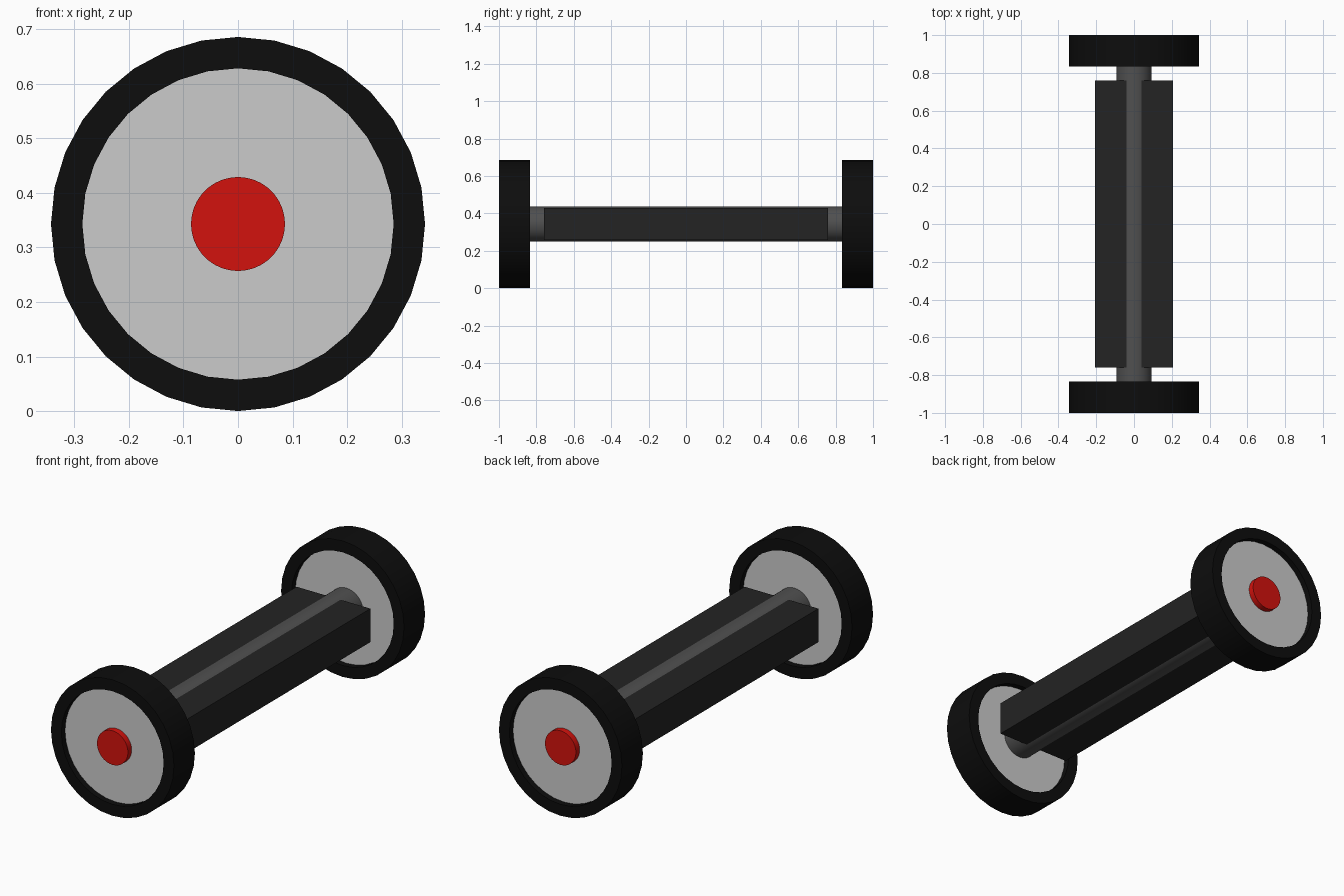
import bpy, bmesh
from math import sin, cos, tau, radians

if "Cube" in bpy.data.objects:
    bpy.data.objects.remove(bpy.data.objects["Cube"])

CZ = 0.343  # height of the wheel axis


def material(name, rgb):
    m = bpy.data.materials.new(name)
    m.diffuse_color = (*rgb, 1)
    m.use_nodes = True
    m.node_tree.nodes["Principled BSDF"].inputs["Base Color"].default_value = m.diffuse_color
    return m


rubber = material("rubber", (0.004, 0.004, 0.004))
dark = material("dark_body", (0.017, 0.017, 0.017))
steel = material("dark_steel", (0.08, 0.08, 0.08))
red = material("red", (0.65, 0.006, 0.004))


def finish(name, bm, mat=None):
    bmesh.ops.recalc_face_normals(bm, faces=bm.faces)
    me = bpy.data.meshes.new(name)
    bm.to_mesh(me)
    bm.free()
    ob = bpy.data.objects.new(name, me)
    bpy.context.collection.objects.link(ob)
    if mat:
        me.materials.append(mat)
    bpy.ops.object.select_all(action='DESELECT')
    ob.select_set(True)
    bpy.context.view_layer.objects.active = ob
    bpy.ops.object.shade_smooth_by_angle(angle=radians(30))
    return ob


def lathe(name, profile, sides, mat=None, closed=False):
    """Spin (radius, y) points round the wheel axis; cap the ends unless closed."""
    bm = bmesh.new()
    rings = [[bm.verts.new((r * sin(tau * i / sides), y, CZ + r * cos(tau * i / sides)))
              for i in range(sides)] for r, y in profile]
    pairs = list(zip(rings, rings[1:]))
    if closed:
        pairs.append((rings[-1], rings[0]))
    else:
        bm.faces.new(rings[0])
        bm.faces.new(rings[-1])
    for a, b in pairs:
        for i in range(sides):
            j = (i + 1) % sides
            bm.faces.new((a[i], a[j], b[j], b[i]))
    return finish(name, bm, mat)


# Wheels: tyre ring, recessed disc and flush hub cap at each end
for side, s in (("front", -1), ("back", 1)):
    lathe(f"{side}_tyre", [(0.343, s * 0.833), (0.343, s), (0.2855, s), (0.2855, s * 0.833)],
          32, rubber, closed=True)
    lathe(f"{side}_wheel_disc", [(0.2855, s * 0.863), (0.2855, s * 0.97)], 32)
    lathe(f"{side}_hub_cap", [(0.086, s * 0.968), (0.086, s)], 64, red)

# Axle
lathe("axle", [(0.0935, -0.865), (0.0935, 0.865)], 64, steel)

# Axle housing
bm = bmesh.new()
bmesh.ops.create_cube(bm, size=1)
for v in bm.verts:
    v.co.x *= 0.412
    v.co.y *= 1.52
    v.co.z = v.co.z * 0.169 + CZ
finish("axle_housing", bm, dark)
